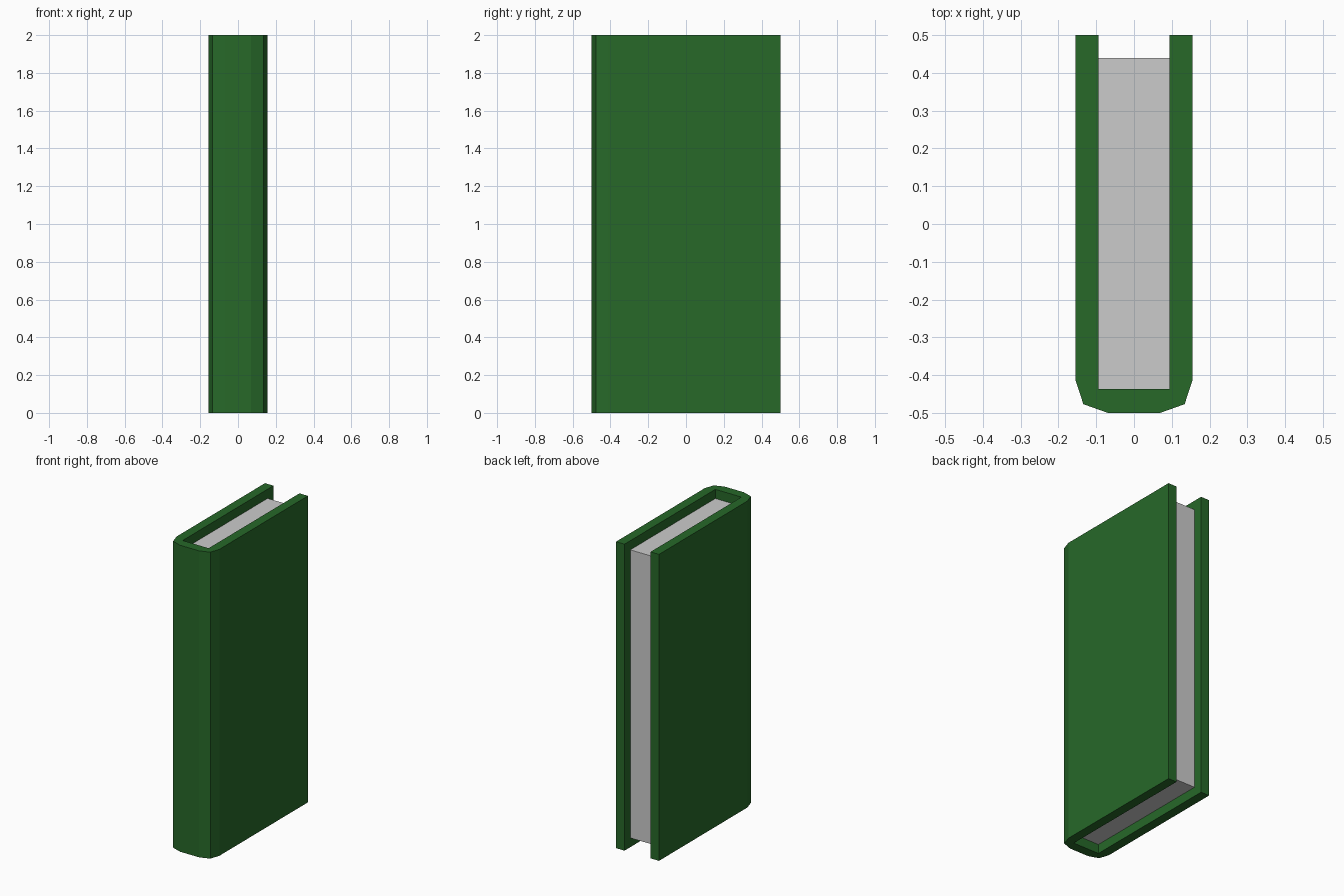
import bpy
import bmesh

if "Cube" in bpy.data.objects:
    bpy.data.objects.remove(bpy.data.objects["Cube"])


def prism(name, outline, z0, z1):
    """Extrude a closed XY outline from z0 up to z1."""
    bm = bmesh.new()
    face = bm.faces.new([bm.verts.new((x, y, z0)) for x, y in outline])
    ext = bmesh.ops.extrude_face_region(bm, geom=[face])
    top = [v for v in ext["geom"] if isinstance(v, bmesh.types.BMVert)]
    bmesh.ops.translate(bm, verts=top, vec=(0, 0, z1 - z0))
    bmesh.ops.recalc_face_normals(bm, faces=bm.faces)
    mesh = bpy.data.meshes.new(name)
    bm.to_mesh(mesh)
    bm.free()
    obj = bpy.data.objects.new(name, mesh)
    bpy.context.collection.objects.link(obj)
    return obj


# Cover: U-shaped binding with a faceted spine, right half mirrored
outer = [(0.155, 0.5), (0.155, -0.413), (0.134, -0.477), (0.069, -0.5)]
inner = [(0.094, -0.437), (0.094, 0.5)]
half = inner + outer
cover = prism("cover", half + [(-x, y) for x, y in reversed(half)], 0, 2)

green = bpy.data.materials.new("green_cloth")
green.diffuse_color = (0.02, 0.14, 0.022, 1)
green.use_nodes = True
green.node_tree.nodes["Principled BSDF"].inputs["Base Color"].default_value = green.diffuse_color
cover.data.materials.append(green)

# Page block, recessed at the top, bottom and open edge
prism("pages", [(-0.094, -0.437), (0.094, -0.437), (0.094, 0.44), (-0.094, 0.44)],
      0.06, 1.94)
